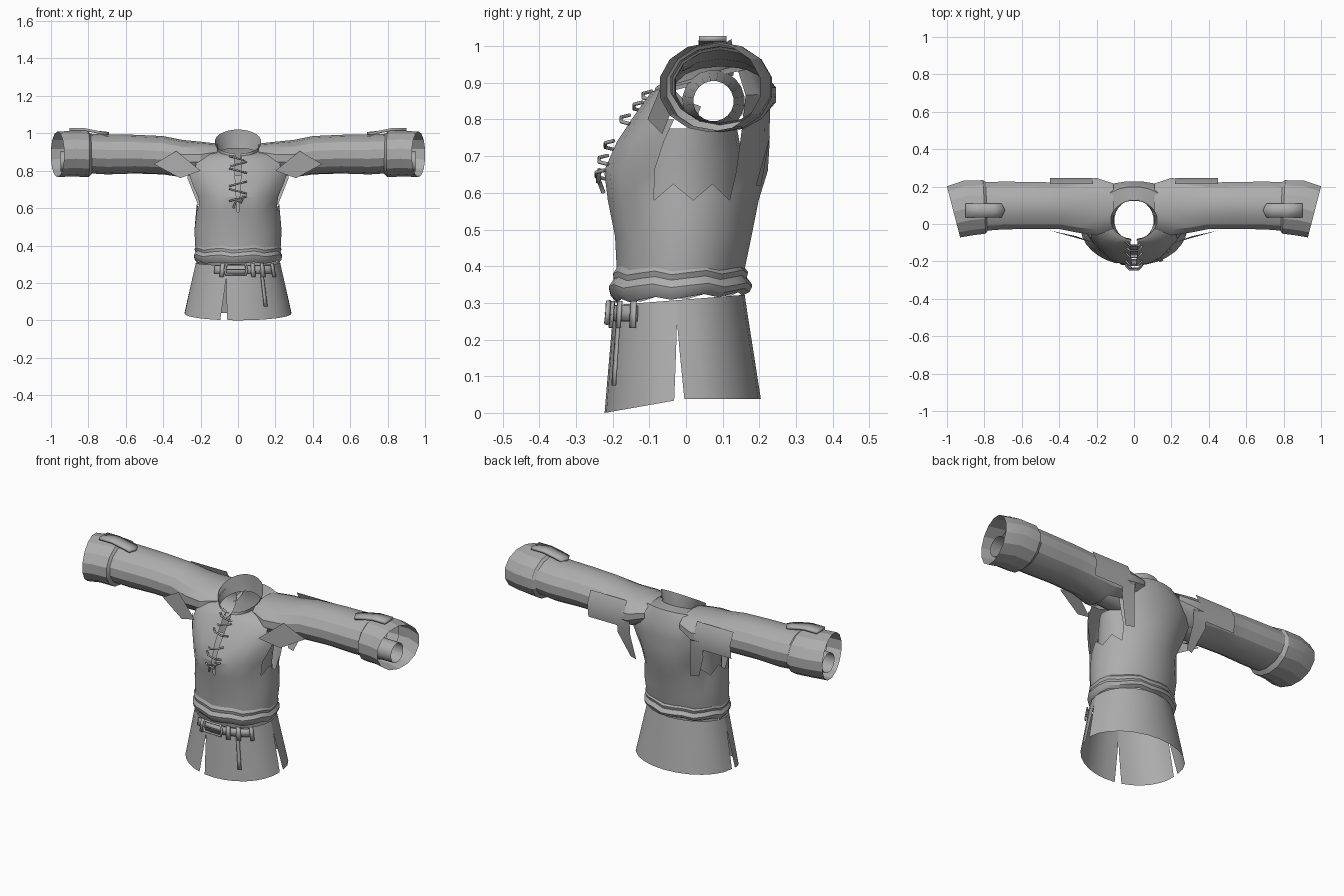
import bpy, bmesh, math
from mathutils import Vector

old = bpy.data.objects.get("Cube")
if old:
    bpy.data.objects.remove(old)

cloth = bpy.data.materials.new("grey_cloth")
cloth.use_nodes = True
GREY = (0.42, 0.42, 0.42, 1)
cloth.diffuse_color = GREY
cloth.node_tree.nodes["Principled BSDF"].inputs["Base Color"].default_value = GREY


def finish(name, bm, angle=35):
    bmesh.ops.recalc_face_normals(bm, faces=bm.faces)
    mesh = bpy.data.meshes.new(name)
    bm.to_mesh(mesh)
    bm.free()
    ob = bpy.data.objects.new(name, mesh)
    bpy.context.collection.objects.link(ob)
    mesh.materials.append(cloth)
    bpy.ops.object.select_all(action="DESELECT")
    ob.select_set(True)
    bpy.context.view_layer.objects.active = ob
    bpy.ops.object.shade_smooth_by_angle(angle=math.radians(angle))
    return ob


def loft(name, rows, closed=True, skip=None, angle=35):
    """Skin a list of point rows; skip drops faces by their centre."""
    bm = bmesh.new()
    vs = [[bm.verts.new(p) for p in row] for row in rows]
    n = len(rows[0])
    for lo, hi in zip(vs, vs[1:]):
        for i in range(n if closed else n - 1):
            j = (i + 1) % n
            quad = (lo[i], lo[j], hi[j], hi[i])
            centre = sum((v.co for v in quad), Vector()) / 4
            if not (skip and skip(centre)):
                bm.faces.new(quad)
    loose = [v for v in bm.verts if not v.link_faces]
    bmesh.ops.delete(bm, geom=loose, context="VERTS")
    return finish(name, bm, angle)


def body_ring(a, yf, yb, zf, zb, n=24):
    """Horizontal oval from front yf to back yb, height easing zf to zb."""
    pts = []
    for i in range(n):
        t = 2 * math.pi * (i + 0.5) / n
        k = (1 - math.cos(t)) / 2
        pts.append(Vector((a * math.sin(t), yf + (yb - yf) * k, zf + (zb - zf) * k)))
    return pts


def arm_ring(s, x, y0, y1, z0, z1, tilt=0, n=14):
    """Upright oval across a sleeve on side s."""
    pts = []
    cy, cz = (y0 + y1) / 2, (z0 + z1) / 2
    for i in range(n):
        t = 2 * math.pi * (i + 0.5) / n
        y = cy + (y1 - y0) / 2 * math.cos(t)
        pts.append(Vector((s * (x + tilt * (y - cy)), y, cz + (z1 - z0) / 2 * math.sin(t))))
    return pts


def tube(name, points, r, closed=False):
    cu = bpy.data.curves.new(name, "CURVE")
    cu.dimensions = "3D"
    cu.bevel_depth, cu.bevel_resolution = r, 1
    sp = cu.splines.new("POLY")
    sp.points.add(len(points) - 1)
    for p, co in zip(sp.points, points):
        p.co = (*co, 1)
    sp.use_cyclic_u = closed
    cu.use_fill_caps = True
    cu.materials.append(cloth)
    ob = bpy.data.objects.new(name, cu)
    bpy.context.collection.objects.link(ob)


def thicken(ob, t):
    mod = ob.modifiers.new("thickness", "SOLIDIFY")
    mod.thickness, mod.offset = t, 0


# Torso with open armpits and a laced front slit
torso = [body_ring(*r) for r in (
    (.230, -.19, .160, .385, .385), (.235, -.195, .18, .48, .48),
    (.222, -.215, .20, .58, .58), (.232, -.225, .225, .66, .66),
    (.268, -.19, .23, .74, .74), (.290, -.15, .23, .80, .80),
    (.280, -.115, .23, .85, .87), (.200, -.095, .20, .875, .945),
    (.112, -.085, .13, .88, .945))]
for row, spread in zip(torso[2:], (.2, .3, .4, .45, .5, .7, 1)):
    row[0].x *= spread
    row[-1].x *= spread
for i, p in enumerate(torso[2]):
    if abs(p.x) > .17 and i % 2:
        p.z += .045


def torso_hole(c):
    armpit = abs(c.x) > .17 and .59 < c.z < .92 and -.06 < c.y < .16
    slit = abs(c.x) < .005 and c.y < 0 and c.z > .6
    return armpit or slit


loft("torso", torso, skip=torso_hole, angle=25)

# Inner shirt seen through the openings
loft("inner_shirt", [body_ring(*r) for r in (
    (.20, -.17, .15, .42, .42), (.19, -.17, .155, .6, .6),
    (.20, -.15, .155, .7, .7), (.21, -.11, .14, .775, .775))], angle=60)

# Collar standing up at the back
loft("collar", [body_ring(*r) for r in (
    (.105, -.09, .13, .865, .92), (.112, -.085, .13, .885, .96),
    (.125, -.08, .125, .89, 1.02))],
    skip=lambda c: abs(c.x) < .005 and c.y < 0)

# Waist roll
roll = [body_ring(*r) for r in (
    (.222, -.19, .155, .305, .325), (.234, -.207, .175, .325, .335),
    (.238, -.212, .182, .345, .35), (.228, -.198, .166, .365, .37),
    (.234, -.200, .170, .38, .385), (.226, -.188, .158, .40, .40))]
for row in roll:
    for i, p in enumerate(row):
        p.z += .006 * math.sin(i * 2.1)
loft("waist_roll", roll, angle=30)


# Skirt surface, by angle from the front and height
def skirt_point(t, z, off=0):
    k = max(0, min(1, z / .32))
    a = .295 - .072 * k + off
    yf, yb = -.222 + .027 * k - off, .21 - .05 * k + off
    return Vector((a * math.sin(t), (yf + yb) / 2 - (yb - yf) / 2 * math.cos(t), z))


# Skirt panels between the front slit and the two side slits
def skirt_panel(name, t0, t1, cols):
    rows = []
    for h in (0, .25, .5, .78, 1):
        gap = .085 * max(0, .78 - h)
        row = []
        for i in range(cols + 1):
            t = t0 + gap + (t1 - t0 - 2 * gap) * i / cols
            hem = .038 * (1 - max(0, math.cos(t)))
            top = .308 - .014 * math.cos(t)
            row.append(skirt_point(t, hem + (top - hem) * h))
        rows.append(row)
    loft(name, rows, closed=False, angle=30)


SIDE, FRONT = math.radians(87), math.radians(-15)
skirt_panel("skirt_front_left", FRONT, SIDE, 8)
skirt_panel("skirt_front_right", -SIDE, FRONT, 6)
skirt_panel("skirt_back", SIDE, 2 * math.pi - SIDE, 12)


# Belt, loops, hanging tail and buckle
def strap(name, t0, t1, z0, z1, off, cols=1, rows=1):
    pts = [[skirt_point(t0 + (t1 - t0) * i / cols, z0 + (z1 - z0) * j / rows, off)
            for i in range(cols + 1)] for j in range(rows + 1)]
    thicken(loft(name, pts, closed=False), .006)


strap("belt", -.55, .9, .25, .292, .006, cols=10)
for i, t in enumerate((-.35, .33, .56, .86)):
    strap(f"belt_loop_{i}", t - .045, t + .045, .232, .305, .014)
strap("belt_tail", .50, .57, .075, .27, .012, rows=4)
tube("buckle", [skirt_point(t, z, .018) for t, z in
     ((-.25, .245), (.16, .245), (.19, .27), (.16, .302), (-.25, .302), (-.28, .27))],
     .007, closed=True)
tube("buckle_prong", [skirt_point(-.25, .272, .02), skirt_point(.16, .272, .022)], .004)

# Front lacing, zigzagging over the slit
for i, (y, z) in enumerate(((-.105, .865), (-.13, .835), (-.165, .80),
                            (-.208, .73), (-.225, .69), (-.233, .65))):
    w, d = .045, .012 * (-1) ** i
    tube(f"lace_{i}", [(-w, y + .012, z + d), (-w * .5, y - .012, z + d / 2),
                       (w * .5, y - .012, z - d / 2), (w, y + .012, z - d)], .005)
tube("lace_knot", [(-.025, -.225, .60), (-.01, -.24, .64), (.015, -.24, .63),
                   (.03, -.235, .665)], .006)

for s, side in ((1, "left"), (-1, "right")):
    # Outer sleeve
    loft(f"{side}_sleeve", [arm_ring(s, *r) for r in (
        (.11, -.03, .22, .83, .945), (.20, -.065, .25, .78, .955),
        (.30, -.05, .24, .765, .965), (.40, -.03, .225, .78, .985),
        (.55, -.03, .228, .785, .992), (.70, -.032, .23, .78, .995),
        (.86, -.045, .225, .79, 1.0))],
        skip=lambda c: abs(c.x) < .3 and c.z < .82 and -.02 < c.y < .17, angle=25)
    # Inner sleeve
    loft(f"{side}_inner_sleeve", [arm_ring(s, *r, n=20) for r in (
        (.12, -.01, .16, .765, .935), (.35, .005, .145, .78, .92),
        (.6, .015, .135, .79, .91), (.95, .02, .13, .795, .905))], angle=60)
    # Flared cuff
    loft(f"{side}_cuff", [arm_ring(s, *r) for r in (
        (.78, -.035, .22, .785, .99, 0), (.80, -.055, .238, .765, 1.01, .05),
        (.89, -.065, .235, .77, 1.012, .15), (.965, -.075, .205, .765, 1.01, .26))],
        angle=20)
    # Cuff strap running back onto the sleeve
    tab = [[(s * x, y, z) for x, z in ((.69, 1.0), (.75, 1.006), (.82, 1.02), (.9, 1.02))]
           for y in (.035, .075, .11)]
    for row in (0, 2):
        x, y, z = tab[row][0]
        tab[row][0] = (x + s * .02, y, z - .004)
    thicken(loft(f"{side}_cuff_strap", tab, closed=False), .014)
    # Loose cloth flaps behind the sleeve and along its front seam
    back = [[(s * x, y, z) for x in (.22, .34, .45)]
            for y, z in ((.215, .945), (.246, .88), (.235, .80))]
    loft(f"{side}_back_flap", back, closed=False)
    seam = [[(s * x, y, z) for x, y, z in ((.20, -.105, .80), (.33, -.062, .905))],
            [(s * x, y, z) for x, y, z in ((.31, -.065, .76), (.45, -.035, .835))]]
    loft(f"{side}_armpit_fold", seam, closed=False)
    # Shoulder drape hanging behind the armpit
    drape = [[(s * x, y, z) for x in (.19, .27)]
             for y, z in ((.24, .88), (.23, .76))] + [
             [(s * .17, .205, .62), (s * .215, .19, .62)]]
    loft(f"{side}_shoulder_drape", drape, closed=False)
